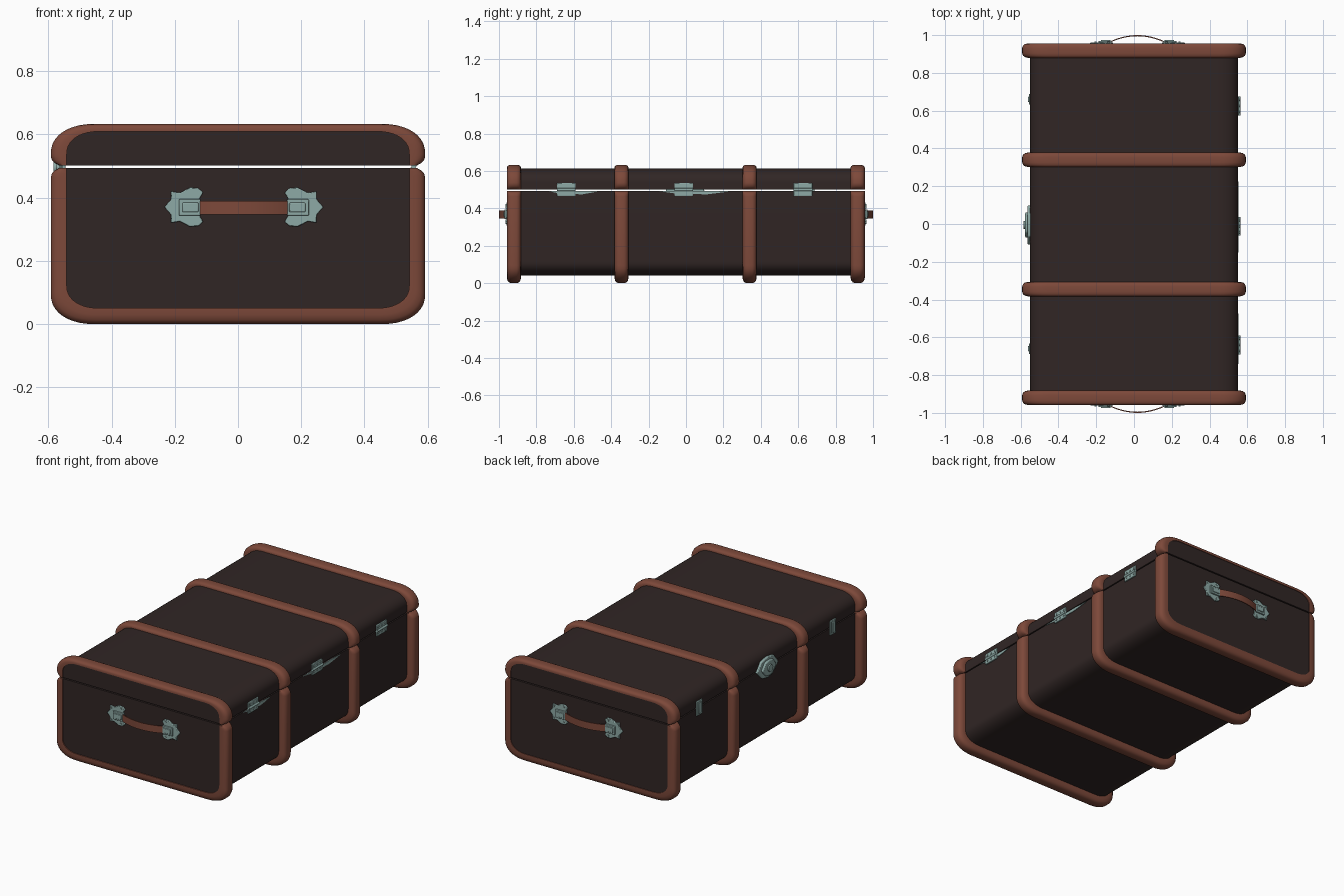
import bpy, bmesh, math
from mathutils import Vector

if "Cube" in bpy.data.objects:
    bpy.data.objects.remove(bpy.data.objects["Cube"])


def material(name, col):
    m = bpy.data.materials.new(name)
    m.diffuse_color = (*col, 1)
    m.use_nodes = True
    m.node_tree.nodes["Principled BSDF"].inputs["Base Color"].default_value = m.diffuse_color
    return m


DARK = material("dark brown leather", (0.030, 0.019, 0.018))
TAN = material("red brown leather", (0.205, 0.066, 0.042))
METAL = material("grey green metal", (0.27, 0.40, 0.38))


def finish(name, bm, mat, angle=40, bevel=0):
    bmesh.ops.recalc_face_normals(bm, faces=bm.faces)
    me = bpy.data.meshes.new(name)
    bm.to_mesh(me)
    bm.free()
    me.materials.append(mat)
    ob = bpy.data.objects.new(name, me)
    bpy.context.collection.objects.link(ob)
    bpy.ops.object.select_all(action='DESELECT')
    ob.select_set(True)
    bpy.context.view_layer.objects.active = ob
    bpy.ops.object.shade_smooth_by_angle(angle=math.radians(angle))
    if bevel:
        b = ob.modifiers.new("bevel", 'BEVEL')
        b.width, b.segments = bevel, 2
    return ob


# U-shaped cross-section of lid or base; t = 0 at the body, 1 at the band crest
def outline(t, lid, taper=False):
    X = 0.55 + 0.042 * t
    zend = 0.613 + 0.02 * t if lid else 0.042 * (1 - t)
    zs, s = (0.501, 1) if lid else (0.494, -1)
    rx, rz = 0.11 + 0.03 * t, 0.075 + 0.02 * t
    half = []
    if taper:
        for h, k in ((0, 0.35), (0.008, 0.7), (0.018, 0.92), (0.03, 1)):
            half.append((0.55 + 0.042 * (t * k if t > 0 else t), zs + s * h))
    else:
        half.append((X, zs))
    for i in range(11):
        a = math.pi / 2 * i / 10
        half.append((X - rx + rx * math.cos(a) ** 0.9 if i < 10 else X - rx,
                     zend - s * rz + s * rz * math.sin(a) ** 0.9))
    return half + [(-x, z) for x, z in reversed(half)]


def loft(name, rings, mat, close, angle=40):
    bm = bmesh.new()
    vs = [[bm.verts.new(p) for p in r] for r in rings]
    n = len(vs[0])
    for k in range(len(vs) if close else len(vs) - 1):
        a, b = vs[k], vs[(k + 1) % len(vs)]
        for i in range(n - 1 if close else n):
            j = (i + 1) % n
            bm.faces.new((a[i], a[j], b[j], b[i]))
    if close:
        bm.faces.new([r[0] for r in vs])
        bm.faces.new([r[-1] for r in vs])
    else:
        bm.faces.new(vs[0])
        bm.faces.new(vs[-1])
    return finish(name, bm, mat, angle)


# trunk shells and the leather bands around them
SECTION = [(-0.038, -0.2), (-0.038, 0.3), (-0.034, 0.68), (-0.026, 0.9), (-0.014, 1),
           (0.014, 1), (0.026, 0.9), (0.034, 0.68), (0.038, 0.3), (0.038, -0.2)]
for lid, part in ((True, "lid"), (False, "base")):
    loft(part + "_shell", [[(x, y, z) for x, z in outline(0, lid)] for y in (-0.952, 0.952)],
         DARK, False)
    for k, y0 in enumerate((-0.92, -0.345, 0.34, 0.918)):
        loft(f"{part}_band_{k + 1}",
             [[(x, y0 + dy, z) for x, z in outline(t, lid, True)] for dy, t in SECTION],
             TAN, True, 50)


# flat metal plate from a 2D outline: u along, v up, w outward
def plate(name, pts, origin, u, w, thick, mat=METAL, bevel=0.003):
    o, u, w, v = Vector(origin), Vector(u), Vector(w), Vector((0, 0, 1))
    bm = bmesh.new()
    lo = [bm.verts.new(o + u * a + v * b - w * 0.004) for a, b in pts]
    hi = [bm.verts.new(o + u * a + v * b + w * thick) for a, b in pts]
    bm.faces.new(lo)
    bm.faces.new(hi)
    for i in range(len(pts)):
        j = (i + 1) % len(pts)
        bm.faces.new((lo[i], lo[j], hi[j], hi[i]))
    return finish(name, bm, mat, 30, bevel)


def rect(a0, a1, b0, b1):
    return [(a0, b0), (a1, b0), (a1, b1), (a0, b1)]


def mirror_v(pts):
    return pts + [(a, -b) for a, b in reversed(pts) if b > 0]


def rod(name, p0, p1, r, mat=METAL):
    p0, p1 = Vector(p0), Vector(p1)
    bm = bmesh.new()
    bmesh.ops.create_cone(bm, cap_ends=True, segments=12, radius1=r, radius2=r,
                          depth=(p1 - p0).length)
    rot = (p1 - p0).to_track_quat('Z', 'Y')
    for vt in bm.verts:
        vt.co = rot @ vt.co + (p0 + p1) / 2
    finish(name, bm, mat)


# carrying handles on both ends
STAR = mirror_v([(-0.063, 0), (-0.042, 0.024), (-0.042, 0.05), (-0.014, 0.045),
                 (0.018, 0.062), (0.045, 0.06), (0.06, 0.046), (0.048, 0.026)])
for end, s in (("front", -1), ("back", 1)):
    w, y = (0, s, 0), s * 0.952
    for side, cx, m in (("left", -0.17, 1), ("right", 0.207, -1)):
        n = f"{end}_handle_{side}"
        u = (m, 0, 0)
        plate(n + "_plate", STAR, (cx, y, 0.37), u, w, 0.009)
        plate(n + "_buckle", rect(-0.017, 0.052, -0.026, 0.026), (cx, y, 0.369), u, w, 0.018)
        plate(n + "_buckle_cap", rect(-0.006, 0.045, -0.015, 0.015), (cx, y, 0.369), u, w, 0.023)
        for a, b in ((-0.034, 0.036), (-0.034, -0.036), (0.035, 0.047), (0.035, -0.047)):
            rod(n + "_rivet", (cx + m * a, y, 0.37 + b), (cx + m * a, y + s * 0.013, 0.37 + b), 0.006)
    rings = []
    for i in range(17):
        f = i / 8 - 1
        x, d = 0.018 + 0.148 * f, 0.965 + 0.035 * (1 - f * f)
        rings.append([(x, s * (d - 0.006), 0.346), (x, s * d, 0.346),
                      (x, s * d, 0.390), (x, s * (d - 0.006), 0.390)])
    loft(end + "_handle_strap", rings, TAN, False)

# hinges on the right side
for k, y in enumerate((-0.64, -0.012, 0.625)):
    n = f"hinge_{k + 1}"
    for leaf, b0, b1 in (("lower", -0.035, -0.002), ("upper", 0.002, 0.036)):
        plate(f"{n}_{leaf}_leaf", rect(-0.05, 0.05, b0, b1), (0.55, y, 0.5), (0, 1, 0), (1, 0, 0), 0.007)
        for a in (-0.032, 0, 0.032):
            z = 0.5 + (b0 + b1) / 2
            rod(n + "_rivet", (0.55, y + a, z), (0.56, y + a, z), 0.006)
    rod(n + "_knuckle", (0.556, y - 0.05, 0.5), (0.556, y + 0.05, 0.5), 0.008)

# slim ornamental straps along the seam
for k, (y0, y1) in enumerate(((-0.74, -0.475), (-0.15, 0.225))):
    c, h = (y0 + y1) / 2, (y1 - y0) / 2
    pts = [(-h, 0.005), (-h * 0.45, -0.010), (h * 0.4, -0.013), (h, 0.001), (h * 0.5, 0.006)]
    plate(f"seam_ornament_{k + 1}", pts, (0.55, c, 0.488), (0, 1, 0), (1, 0, 0), 0.004, METAL, 0)

# clasps on the left side
for k, y in enumerate((-0.66, 0.66)):
    plate(f"clasp_{k + 1}_plate", rect(-0.028, 0.028, -0.05, 0.04), (-0.55, y, 0.5),
          (0, 1, 0), (-1, 0, 0), 0.007)
    plate(f"clasp_{k + 1}_tongue", rect(-0.014, 0.014, -0.04, 0.03), (-0.55, y, 0.5),
          (0, 1, 0), (-1, 0, 0), 0.012)

# central lock on the left side
LOCK = [(0, -0.065), (0.05, -0.055), (0.075, -0.03), (0.105, 0), (0.08, 0.03),
        (0.06, 0.055), (0, 0.065)]
LOCK = LOCK + [(-a, b) for a, b in reversed(LOCK) if a > 0]
plate("lock_plate", LOCK, (-0.55, -0.005, 0.495), (0, 1, 0), (-1, 0, 0), 0.014, METAL, 0.005)
plate("lock_case", [(a * 0.65, b * 0.75) for a, b in LOCK], (-0.55, -0.005, 0.495),
      (0, 1, 0), (-1, 0, 0), 0.026, METAL, 0.006)
rod("lock_button", (-0.57, -0.005, 0.495), (-0.584, -0.005, 0.495), 0.022)
